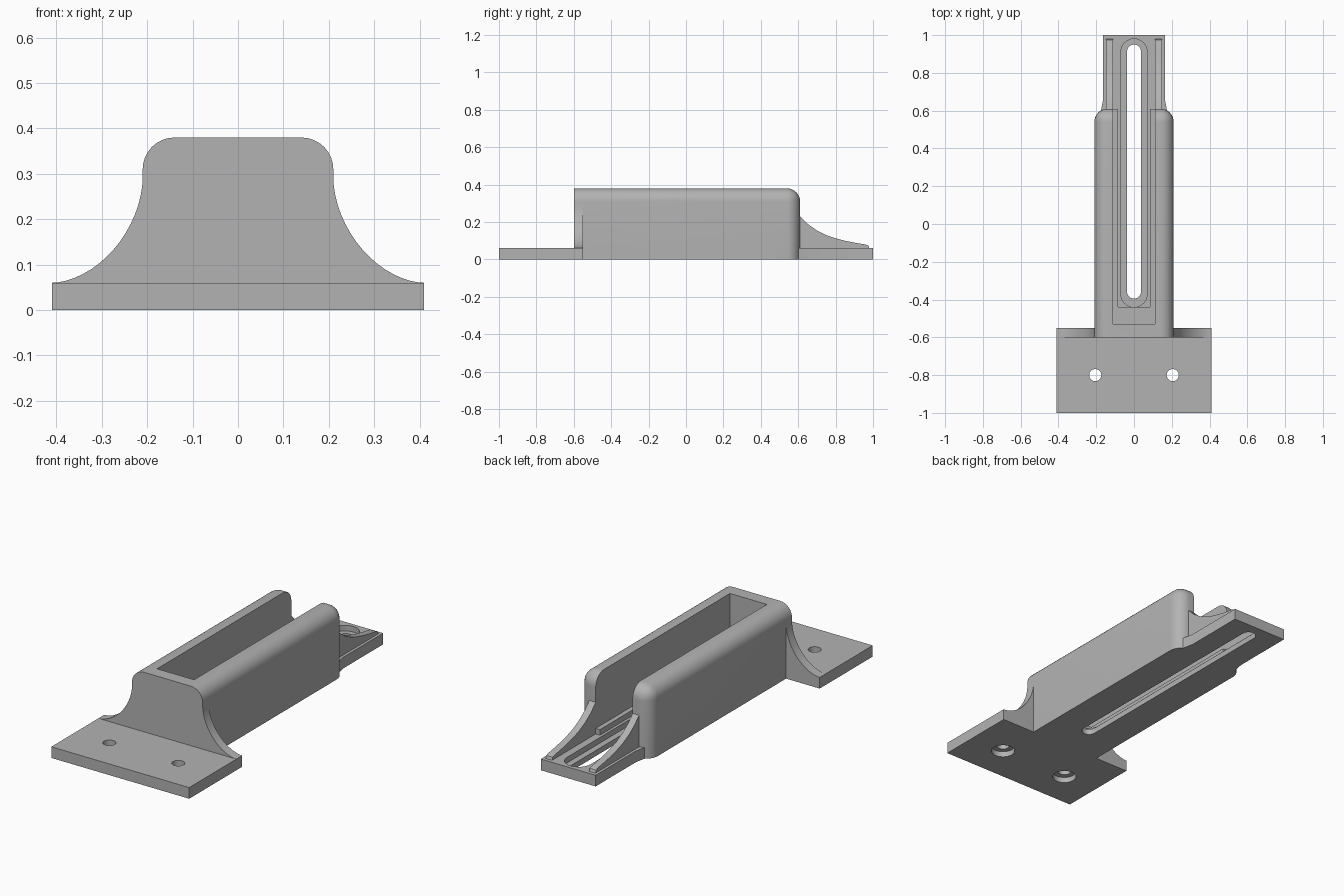
import bpy, bmesh, math
from mathutils import Vector

if "Cube" in bpy.data.objects:
    bpy.data.objects.remove(bpy.data.objects["Cube"], do_unlink=True)

grey = bpy.data.materials.new("plain grey")
grey.use_nodes = True
grey.diffuse_color = (0.45, 0.45, 0.45, 1)
grey.node_tree.nodes["Principled BSDF"].inputs["Base Color"].default_value = (0.45, 0.45, 0.45, 1)


def make(name, bm):
    bmesh.ops.recalc_face_normals(bm, faces=bm.faces)
    mesh = bpy.data.meshes.new(name)
    bm.to_mesh(mesh)
    bm.free()
    mesh.materials.append(grey)
    ob = bpy.data.objects.new(name, mesh)
    bpy.context.collection.objects.link(ob)
    return ob


def prism(name, points, depth):
    """Extrude a closed outline of 3D points along the depth vector."""
    bm = bmesh.new()
    face = bm.faces.new([bm.verts.new(p) for p in points])
    out = bmesh.ops.extrude_face_region(bm, geom=[face])
    verts = [v for v in out["geom"] if isinstance(v, bmesh.types.BMVert)]
    bmesh.ops.translate(bm, verts=verts, vec=Vector(depth))
    return make(name, bm)


def box(name, x, y0, y1, z0, z1):
    return prism(name, [(-x, y0, z0), (x, y0, z0), (x, y1, z0), (-x, y1, z0)], (0, 0, z1 - z0))


def arc(cx, cy, r, start, end, steps):
    angles = [math.radians(start + (end - start) * i / steps) for i in range(steps + 1)]
    return [(cx + r * math.cos(a), cy + r * math.sin(a)) for a in angles]


def stadium(name, r, y0, y1, z0, z1):
    outline = arc(0, y1 - r, r, 0, 180, 16) + arc(0, y0 + r, r, 180, 360, 16)
    return prism(name, [(x, y, z0) for x, y in outline], (0, 0, z1 - z0))


def cylinder(name, x, y, r, z0, z1):
    return prism(name, [(px, py, z0) for px, py in arc(x, y, r, 0, 360, 32)[:-1]], (0, 0, z1 - z0))


def activate(ob):
    bpy.ops.object.select_all(action='DESELECT')
    ob.select_set(True)
    bpy.context.view_layer.objects.active = ob


def cut(ob, cutters):
    for cutter in cutters:
        cutter.hide_render = True
        mod = ob.modifiers.new("cut", 'BOOLEAN')
        mod.operation = 'DIFFERENCE'
        mod.solver = 'EXACT'
        mod.object = cutter
        activate(ob)
        bpy.ops.object.modifier_apply(modifier=mod.name)
        bpy.data.objects.remove(cutter, do_unlink=True)


def smooth(ob):
    activate(ob)
    bpy.ops.object.shade_smooth_by_angle(angle=math.radians(30))


BASE_TOP, TOP = 0.06, 0.38
FRONT, BACK, HALF, ROUND = -0.6, 0.61, 0.21, 0.07

# Base: wide mounting plate, strip under the housing and narrow tail
side = [(0.41, -1), (0.41, -0.55), (HALF, -0.55)]
side += arc(HALF - ROUND, BACK - ROUND, ROUND, 0, 60, 6) + [(0.163, 0.66), (0.163, 1)]
outline = side + [(-x, y) for x, y in reversed(side)]
base = prism("base_plate", [(x, y, 0) for x, y in outline], (0, 0, BASE_TOP))
cutters = [stadium("groove_cutter", 0.07, -0.44, 0.98, 0.03, 0.1),
           stadium("slot_cutter", 0.037, -0.395, 0.95, -0.1, 0.1)]
for sx in (-1, 1):
    cutters.append(cylinder("screw_hole_cutter", sx * 0.205, -0.8, 0.032, -0.1, 0.1))
    cutters.append(cylinder("counterbore_cutter", sx * 0.205, -0.8, 0.06, -0.1, 0.03))
cut(base, cutters)
smooth(base)

# Housing: rounded box, open on top and at the back
housing = box("housing", HALF, FRONT, BACK, BASE_TOP, TOP)
bm = bmesh.new()
bm.from_mesh(housing.data)
edges = []
for e in bm.edges:
    mid = (e.verts[0].co + e.verts[1].co) / 2
    top_edge = mid.z > TOP - 0.01 and mid.y > FRONT + 0.01
    back_corner = mid.y > BACK - 0.01 and abs(mid.x) > 0.1
    if top_edge or back_corner:
        edges.append(e)
bmesh.ops.bevel(bm, geom=edges, offset=ROUND, segments=8, profile=0.5, affect='EDGES')
bm.to_mesh(housing.data)
bm.free()
cut(housing, [box("cavity_cutter", 0.11, -0.53, 0.8, 0.09, 0.5),
              box("channel_cutter", 0.085, -0.44, 0.8, 0.03, 0.2)])
smooth(housing)

# Concave flares beside the housing, and concave ribs on the tail
flare_top = 0.29
curve = []
for i in range(17):
    t = math.radians(90 * i / 16)
    px, pz = math.sin(t) ** (2 / 1.8), math.cos(t) ** (2 / 1.8)
    curve.append((0.41 - 0.2 * px, flare_top - (flare_top - BASE_TOP) * pz))
rib = [(0.58, 0.06), (0.58, 0.26), (0.61, 0.23), (0.65, 0.19), (0.7, 0.155), (0.75, 0.13),
       (0.8, 0.113), (0.85, 0.1), (0.9, 0.09), (0.96, 0.08), (0.975, 0.074), (0.98, 0.06)]
for sx, label in ((1, "left"), (-1, "right")):
    points = [(sx * x, FRONT, z) for x, z in curve]
    points += [(sx * 0.19, FRONT, flare_top), (sx * 0.19, FRONT, BASE_TOP)]
    smooth(prism(label + "_flare", points, (0, 0.05, 0)))
    smooth(prism(label + "_tail_rib", [(sx * 0.11, y, z) for y, z in rib], (sx * 0.038, 0, 0)))
